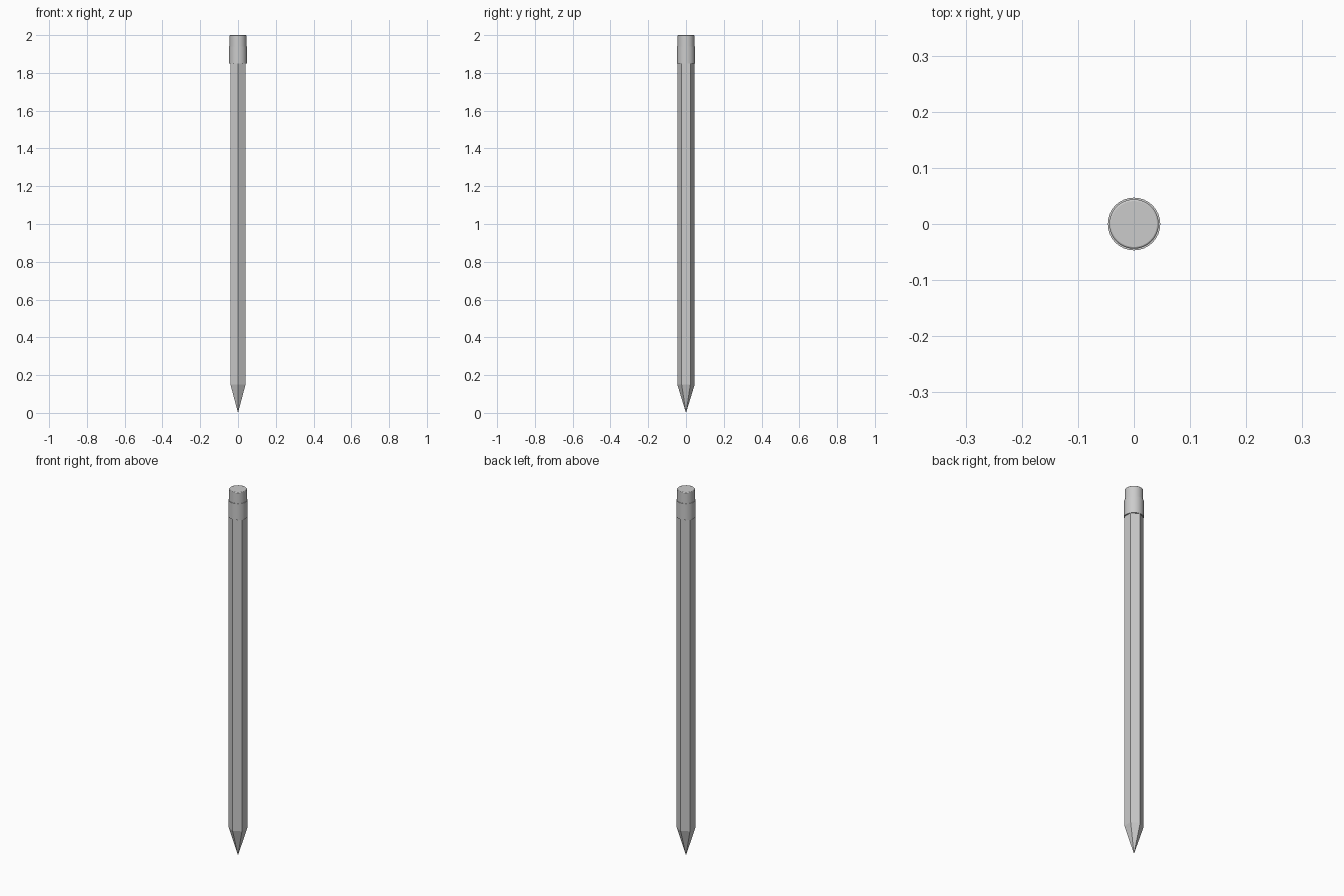
import bpy
import math

if "Cube" in bpy.data.objects:
    bpy.data.objects.remove(bpy.data.objects["Cube"])


def frustum(name, sides, r_low, r_high, z_low, z_high, smooth=False):
    """Vertical cylinder or cone between two heights."""
    bpy.ops.mesh.primitive_cone_add(
        vertices=sides, radius1=r_low, radius2=r_high, depth=z_high - z_low,
        location=(0, 0, (z_low + z_high) / 2))
    obj = bpy.context.object
    obj.name = name
    if smooth:
        bpy.ops.object.shade_smooth_by_angle(angle=math.radians(30))
    return obj


R = 0.046          # hexagon corner radius
TIP = 0.15         # height of the sharpened part
LEAD = 0.03        # height of the exposed point

# Hexagonal barrel with corners facing front and back
frustum("barrel", 6, R, R, TIP, 1.86)

# Sharpened wood and the point, sharing one slope
r_lead = R * LEAD / TIP
frustum("sharpened_wood", 6, r_lead, R, LEAD, TIP)
frustum("lead_point", 6, 0, r_lead, 0, LEAD)

# Round metal sleeve
frustum("ferrule", 32, 0.047, 0.047, 1.85, 1.94, smooth=True)

# Eraser with a softened rim
eraser = frustum("eraser", 32, 0.044, 0.044, 1.92, 2.0)
bevel = eraser.modifiers.new("rim", 'BEVEL')
bevel.width = 0.003
bevel.segments = 2
bevel.limit_method = 'ANGLE'
bevel.angle_limit = math.radians(40)
bpy.ops.object.shade_smooth_by_angle(angle=math.radians(30))
